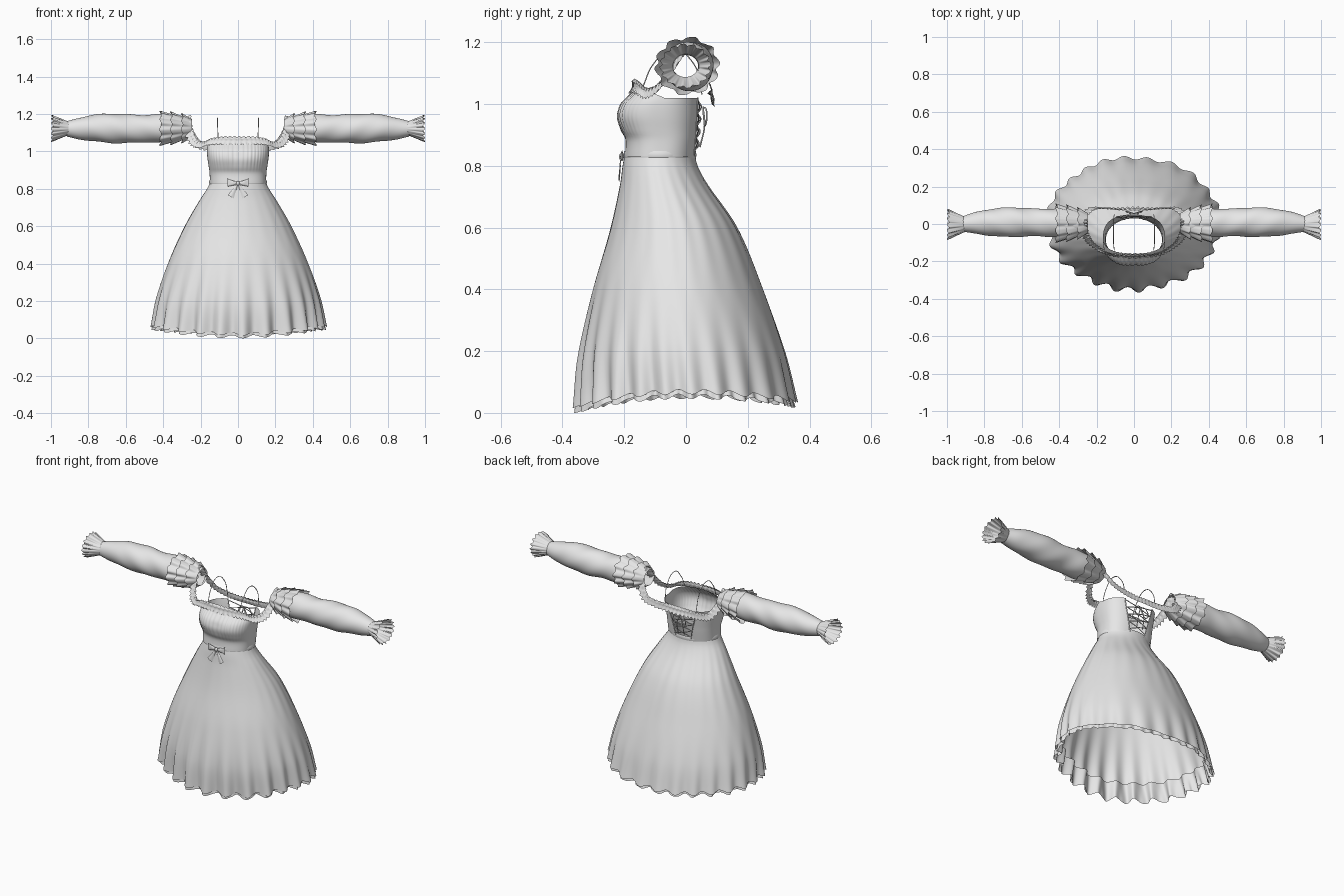
import bpy, bmesh
from math import sin, cos, pi, tau, asin
from mathutils import Vector

if "Cube" in bpy.data.objects:
    bpy.data.objects.remove(bpy.data.objects["Cube"])

fabric = bpy.data.materials.new("grey fabric")
fabric.use_nodes = True
GREY = (0.8, 0.8, 0.8, 1)
fabric.diffuse_color = GREY
fabric.node_tree.nodes["Principled BSDF"].inputs["Base Color"].default_value = GREY


def table(rows, t):
    """Smooth interpolation of rows (key, values...) at key t."""
    i = 0
    while i < len(rows) - 2 and t > rows[i + 1][0]:
        i += 1
    p0, p1, p2, p3 = (rows[max(0, min(len(rows) - 1, i + k))] for k in (-1, 0, 1, 2))
    d = p2[0] - p1[0]
    f = max(0, min(1, (t - p1[0]) / d))
    out = []
    for c in range(1, len(p1)):
        m1 = (p2[c] - p0[c]) / (p2[0] - p0[0]) * d
        m2 = (p3[c] - p1[c]) / (p3[0] - p1[0]) * d
        out.append((2*f**3 - 3*f*f + 1) * p1[c] + (f**3 - 2*f*f + f) * m1
                   + (3*f*f - 2*f**3) * p2[c] + (f**3 - f*f) * m2)
    return out


def sheet(name, nu, nv, func, closed=True, mirror=False):
    """Grid surface from func(u, v) with u, v in 0..1."""
    bm = bmesh.new()
    cols = nu if closed else nu + 1
    g = [[bm.verts.new(func(i / nu, j / nv)) for i in range(cols)] for j in range(nv + 1)]
    for j in range(nv):
        for i in range(nu):
            k = (i + 1) % cols
            bm.faces.new((g[j][i], g[j][k], g[j + 1][k], g[j + 1][i]))
    bmesh.ops.recalc_face_normals(bm, faces=bm.faces)
    me = bpy.data.meshes.new(name)
    bm.to_mesh(me)
    bm.free()
    me.shade_smooth()
    me.materials.append(fabric)
    ob = bpy.data.objects.new(name, me)
    bpy.context.collection.objects.link(ob)
    if mirror:
        ob.modifiers.new("Mirror", "MIRROR").use_mirror_merge = False


def cord(name, paths, radius, mirror=False):
    """Thin round cords through the given point lists."""
    cu = bpy.data.curves.new(name, "CURVE")
    cu.dimensions = "3D"
    cu.bevel_depth, cu.bevel_resolution, cu.resolution_u = radius, 1, 6
    for pts in paths:
        sp = cu.splines.new("BEZIER")
        sp.bezier_points.add(len(pts) - 1)
        for bp, co in zip(sp.bezier_points, pts):
            bp.co = co
            bp.handle_left_type = bp.handle_right_type = "AUTO"
    cu.materials.append(fabric)
    ob = bpy.data.objects.new(name, cu)
    bpy.context.collection.objects.link(ob)
    if mirror:
        ob.modifiers.new("Mirror", "MIRROR")


# Skirt: oval rings (drop, half width, front y, back y) with growing folds
SKIRT = [(0, .15, -.198, .03), (.04, .163, -.205, .036), (.115, .2, -.213, .067),
         (.295, .28, -.245, .165), (.55, .37, -.303, .25), (.8, .435, -.343, .32),
         (1, .462, -.35, .356)]


def oval(a, t):
    rx, yf, yb = table(SKIRT, t)
    return rx * cos(a), (yf + yb) / 2 + (yb - yf) / 2 * sin(a)


def hem(a):
    s = sin(a)
    return .068 - (.045 if s < 0 else .028) * s * s


def phase(a):
    return 24 * a + .7 * sin(3 * a) + .5 * cos(2 * a)


def fold(a):
    front = max(0, -sin(a))
    return (.011 + .014 * front) * sin(phase(a)) + .005 * sin(7 * a + 1)


def skirt(u, v):
    a = u * tau
    x, y = oval(a, v)
    k = 1 + fold(a) * 2.1 * v ** 3
    return x * k, (y + .03) * k - .03, .835 + (hem(a) - .835 - .008 * sin(phase(a))) * v


def petticoat(u, v):
    a = u * tau
    x, y = oval(a, .88 + .12 * v)
    k = .95 + .025 * v + fold(a) * 2 + .016 * v * sin(48 * a)
    return x * k, (y + .03) * k - .03, hem(a) + .09 - .105 * v - .008 * v * sin(phase(a))


sheet("skirt", 336, 40, skirt)
sheet("petticoat_frill", 480, 6, petticoat)


# Waist band
def band(u, v):
    a = u * tau
    k = 1.012 + .02 * sin(pi * v)
    return .15 * k * cos(a), -.084 + .114 * k * sin(a), .822 + .026 * v


sheet("waist_band", 96, 4, band)

# Bodice: (height, half width, front y, back y), open at the back for lacing
BODICE = [(.83, .15, -.198, .028), (.885, .152, -.196, .036), (.915, .156, -.211, .04),
          (.96, .163, -.226, .046), (1.0, .166, -.215, .05), (1.03, .164, -.185, .054),
          (1.055, .16, -.158, .056)]


def power(c, p):
    return abs(c) ** p * (1 if c > 0 else -1)


def bodice_at(a, z):
    rx, yf, yb = table(BODICE, z)
    s, c = sin(a), cos(a)
    gather = .002 * sin(48 * a) * max(0, -c) ** 2 * max(0, min(1, (z - .89) * 20))
    cleft = .008 * max(0, 1 - abs(s) * 3) * max(0, -c) * max(0, 1 - abs(z - .98) * 14)
    return Vector((rx * power(s, .85), (yf + yb) / 2 + (yb - yf) / 2 * power(c, .8)
                   - gather + cleft, z))


def gap(z):
    return asin((.045 + .04 * (z - .83) / .19) / .165)


def bodice(u, v):
    g = gap(.83 + .19 * v)
    a = g + u * (tau - 2 * g)
    top = 1.02 + .035 * max(0, -cos(a)) ** .7
    return bodice_at(a, .83 + (top - .83) * v)


sheet("bodice", 192, 24, bodice, closed=False)


# Back lacing and edge cords
def edge(side, z, out=0.0):
    return bodice_at(side * gap(z), z) + Vector((0, out, 0))


laces = []
for i in range(4):
    z0, z1 = .85 + .04 * i, .89 + .04 * i
    for s in (-1, 1):
        a, b = edge(s, z0, .002), edge(-s, z1, .002)
        laces.append([a, (a + b) / 2 + Vector((0, .008 + .003 * s, 0)), b])
cord("back_lacing", laces, .0025)
cord("lacing_edge", [[edge(1, .83 + .0475 * k) for k in range(5)]], .003, mirror=True)

# Hanging lace loops at the top of the lacing
cord("lace_loops", [[(0, .055, .99), (.03, .066, .98), (.035, .062, .93), (.012, .058, .95), (0, .055, .99)],
                    [(0, .055, .99), (.018, .06, .93), (.02, .045, .86)]], .0025, mirror=True)

# Neckline frill running over the front, both shoulders and the back
HALF = [(0, -.165, 1.068), (.08, -.163, 1.068), (.14, -.15, 1.06), (.18, -.128, 1.043),
        (.222, -.095, 1.055), (.247, -.05, 1.11), (.257, .005, 1.185), (.25, .05, 1.12),
        (.205, .08, 1.05), (.14, .08, 1.032), (.07, .074, 1.028), (0, .072, 1.026)]
LOOP = [Vector(p) for p in HALF] + [Vector((-x, y, z)) for x, y, z in HALF[-2:0:-1]]
ROWS = [(i, *LOOP[i % len(LOOP)]) for i in range(-1, len(LOOP) + 2)]


def frill(u, v):
    p = Vector(table(ROWS, u * len(LOOP)))
    out = Vector((p.x, (p.y + .04) * .5, 0)).normalized()
    steep = min(1, abs(p.x) / .25) ** 2
    side = (out * (.35 + .6 * steep) + Vector((0, 0, -.8 + .25 * steep))).normalized()
    wave = sin(u * tau * 72)
    ridge = .008 * sin(pi * min(1, v * 2.5)) + .005 * wave * abs(v - .35) * 1.5
    lift = Vector((0, 0, .003 * wave * (1 if v < .35 else -1)))
    return p + side * (.046 * (v - .25)) + out * (ridge + .004) + lift


sheet("neckline_frill", 576, 6, frill)

# Thin shoulder straps
cord("thin_straps", [[(.105, -.14, 1.055), (.109, -.105, 1.13), (.11, -.045, 1.178),
                      (.109, .025, 1.13), (.105, .052, 1.03)]], .002, mirror=True)

# Sleeves: (x, radius, centre y, centre z)
SLEEVE = [(.255, .052, 0, 1.125), (.33, .07, .003, 1.125), (.42, .076, .006, 1.123),
          (.52, .073, .008, 1.121), (.65, .079, .01, 1.122), (.76, .072, .008, 1.125),
          (.85, .057, .006, 1.121), (.915, .041, .0, 1.12)]


def sleeve(u, v):
    a, x = u * tau, .255 + .66 * v
    r, cy, cz = table(SLEEVE, x)
    r += .002 * sin(3 * a + 38 * x) * sin(pi * v)
    return x, cy + r * cos(a), cz + r * sin(a)


sheet("sleeve", 48, 40, sleeve, mirror=True)


def flare(name, x0, x1, r0, r1, waves, depth, tall, cy=.004):
    """Pleated ring flaring outwards along the arm."""
    def f(u, v):
        a = u * tau
        w = sin(waves * a + .8 * sin(2 * a)) + .25 * sin(2 * waves * a + 1)
        r = r0 + (r1 - r0) * v + depth * w * v
        return (x0 + (x1 - x0) * v + .005 * v * sin(waves * a + 1), cy + r * cos(a),
                1.123 + r * tall * sin(a))
    sheet(name, waves * 12, 6, f, mirror=True)


flare("cuff_frill", .905, .994, .041, .08, 16, .004, .87, -.002)
flare("arm_frill_outer", .3, .415, .066, .101, 10, .006, .9)
flare("arm_frill_middle", .27, .358, .058, .096, 10, .006, .9)
flare("arm_frill_inner", .245, .3, .052, .084, 10, .005, .92)


# Waist bow: loops, tails and knot
def bow_loop(u, v):
    a = u * tau
    w = .35 + .65 * v
    return (.006 + .05 * v, -.207 - .006 * cos(a) * sin(pi * min(1, v + .1)),
            .829 + .004 * v + .021 * w * sin(a))


def bow_tail(u, v):
    return (.004 + .035 * v + .022 * (u - .5) * (.4 + v), -.209 - .004 * sin(pi * u) - .006 * v,
            .825 - .068 * v + .018 * v * (u - .5))


def knot(u, v):
    a, b = u * tau, v * pi
    return .01 * sin(b) * cos(a), -.209 + .008 * sin(b) * sin(a), .829 + .012 * cos(b)


sheet("bow_loop", 20, 8, bow_loop, mirror=True)
sheet("bow_tail", 6, 8, bow_tail, closed=False, mirror=True)
sheet("bow_knot", 16, 8, knot)
